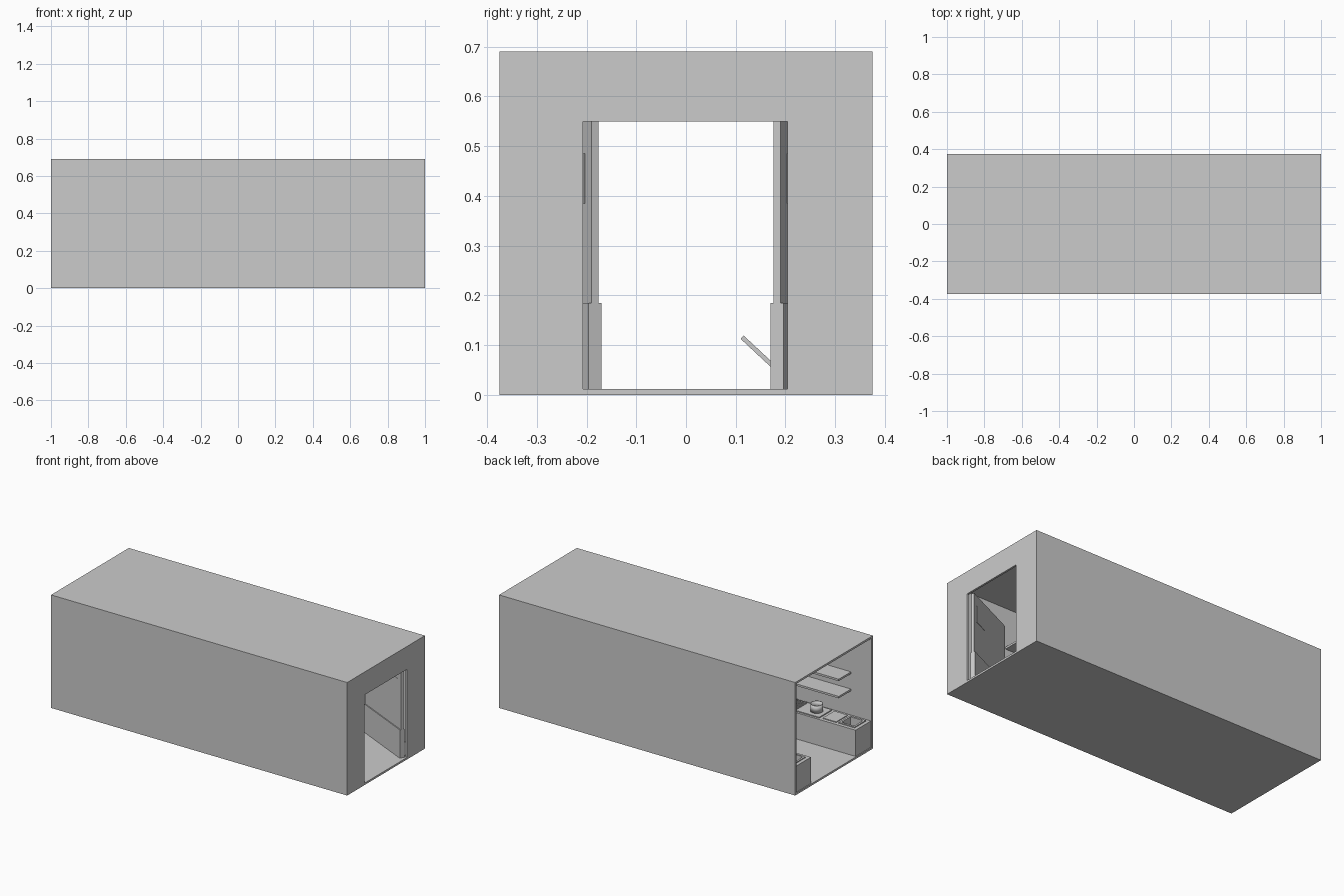
import bpy, bmesh
from math import radians, sin, cos
from mathutils import Matrix, Vector

if "Cube" in bpy.data.objects:
    bpy.data.objects.remove(bpy.data.objects["Cube"])

L, W, H, T = 1.0, 0.375, 0.69, 0.012


def finish(name, bm):
    me = bpy.data.meshes.new(name)
    bmesh.ops.recalc_face_normals(bm, faces=bm.faces)
    bm.to_mesh(me)
    bm.free()
    ob = bpy.data.objects.new(name, me)
    bpy.context.collection.objects.link(ob)
    return ob


def box(name, x, y, z, matrix=None):
    """Box from (min, max) ranges; y limits may be given in any order."""
    bm = bmesh.new()
    bmesh.ops.create_cube(bm, size=1)
    for v in bm.verts:
        v.co = Vector([(r[0] + r[1]) / 2 + c * (max(r) - min(r))
                       for c, r in zip(v.co, (x, y, z))])
    if matrix:
        bm.transform(matrix)
    return finish(name, bm)


def cylinder(name, r, h, loc, caps=True, seg=24):
    bm = bmesh.new()
    bmesh.ops.create_cone(bm, cap_ends=caps, segments=seg, radius1=r, radius2=r,
                          depth=h, matrix=Matrix.Translation((loc[0], loc[1], loc[2] + h / 2)))
    return finish(name, bm)


def cut(target, x, y, z):
    c = box(target.name + "_cutter", x, y, z)
    c.hide_render = True
    c.hide_viewport = True
    m = target.modifiers.new("cut", 'BOOLEAN')
    m.object = c
    m.operation = 'DIFFERENCE'
    m.solver = 'EXACT'


# shell, open at the -x end
box("floor", (-L, L), (-W, W), (0, T))
box("roof", (-L, L), (-W, W), (H - T, H))
for s, n in ((-1, "front"), (1, "back")):
    box(n + "_wall", (-L, L), (s * W, s * (W - T)), (T, H - T))

# end wall with doorway
DY0, DY1, DZ = -0.207, 0.204, 0.55
bm = bmesh.new()
pts = [(-W, 0), (DY0, 0), (DY0, DZ), (DY1, DZ), (DY1, 0), (W, 0), (W, H), (-W, H)]
face = bm.faces.new([bm.verts.new((L - T, y, z)) for y, z in pts])
ext = bmesh.ops.extrude_face_region(bm, geom=[face])
for v in ext["geom"]:
    if isinstance(v, bmesh.types.BMVert):
        v.co.x = L
finish("end_wall", bm)

# pair of doors swung inward, each with kick plate and window
for s, n in ((-1, "front"), (1, "back")):
    M = Matrix.Translation((0.98, s * 0.183, 0)) @ Matrix.Rotation(radians(-25 * s), 4, 'Z')
    box(n + "_door", (-0.39, 0), (-0.008, 0.008), (T, DZ), M)
    box(n + "_kick_plate", (-0.39, 0), (-0.014, 0.014), (T, 0.185), M)
    box(n + "_door_window", (-0.13, -0.03), (-0.01, 0.01), (0.385, 0.485), M)

# counters, worktops and shelves along both walls
X0, X1, TOP = -0.995, 0.6, 0.172
for s, n in ((-1, "front"), (1, "back")):
    inner = s * (W - T)
    cab = box(n + "_counter", (X0, X1), (inner, s * 0.215), (T, TOP))
    # sink near the open end
    sx, sy, a = -0.92, s * 0.29, 0.042
    cut(cab, (sx - a, sx + a), (sy - a, sy + a), (0.115, 0.25))
    b = a + 0.012
    rim = box(n + "_sink_rim", (sx - b, sx + b), (sy - b, sy + b), (TOP - 0.002, TOP + 0.006))
    cut(rim, (sx - a, sx + a), (sy - a, sy + a), (0.11, 0.26))
    # preparation plate and hob with grate bars
    box(n + "_prep_plate", (-0.85, -0.76), (s * 0.345, s * 0.235), (TOP, TOP + 0.005))
    box(n + "_hob", (-0.74, -0.4), (s * 0.35, s * 0.228), (TOP, TOP + 0.006))
    for i in range(9):
        x = -0.58 + i * 0.02
        box(f"{n}_grate_bar_{i}", (x, x + 0.007), (s * 0.34, s * 0.238), (TOP + 0.006, TOP + 0.014))
    # wall shelves
    for z in (0.325, 0.43):
        box(f"{n}_shelf", (-0.86, X1), (inner, s * 0.245), (z - 0.006, z + 0.006))

# cooking pot with rim opening
px, py, pz = -0.68, -0.29, TOP + 0.006
cylinder("pot_base", 0.035, 0.004, (px, py, pz))
pot = cylinder("pot_side", 0.036, 0.045, (px, py, pz), caps=False)
sol = pot.modifiers.new("thickness", 'SOLIDIFY')
sol.thickness = 0.004
for p in pot.data.polygons:
    p.use_smooth = True

# oven door dropped open from the back counter
M = Matrix.Translation((0, 0.215, 0.02)) @ Matrix.Rotation(radians(-43), 4, 'X')
box("oven_door", (-0.6, -0.4), (-0.14, 0), (-0.004, 0.005), M)
